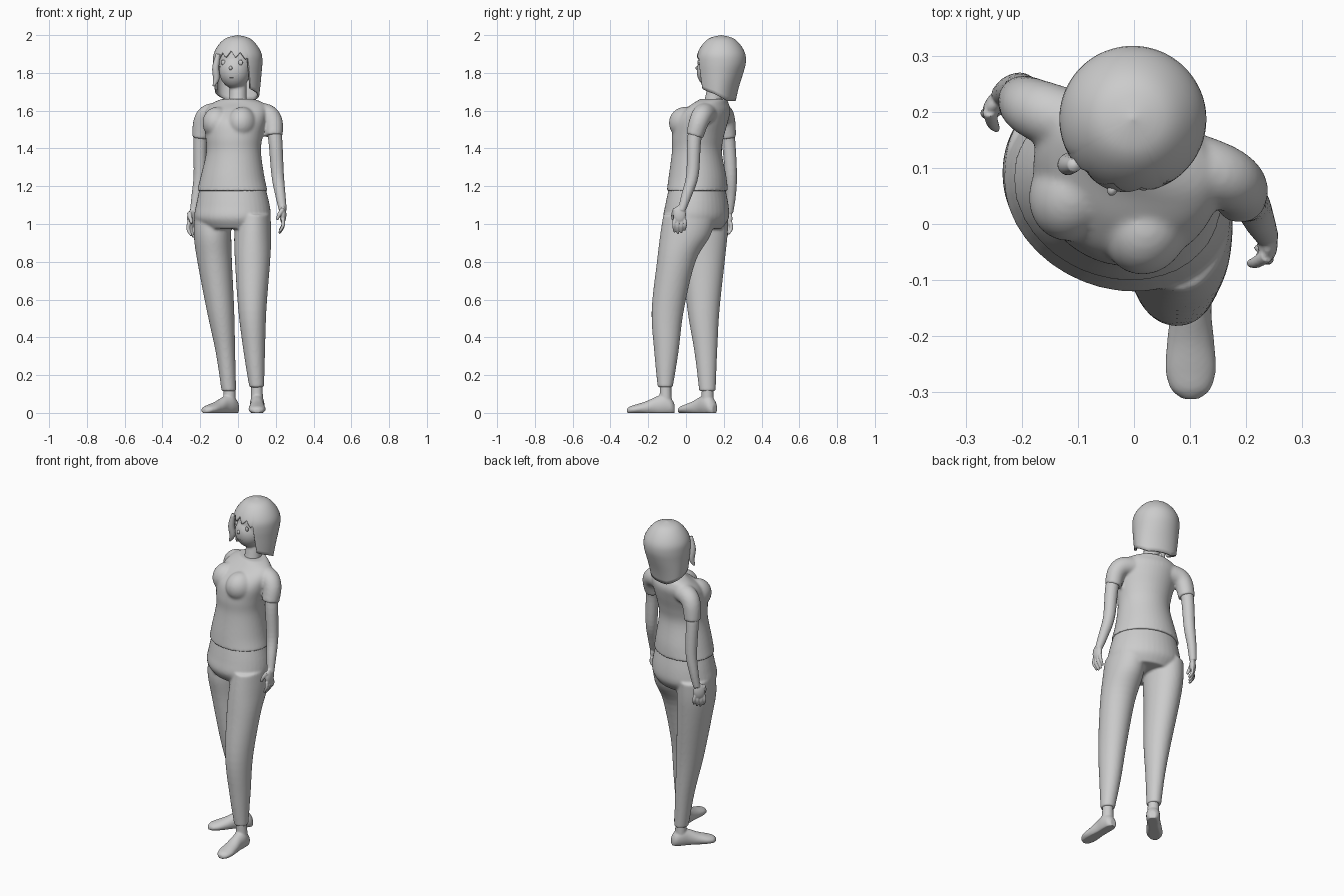
import bpy, bmesh, math
from mathutils import Vector, Matrix

if "Cube" in bpy.data.objects:
    bpy.data.objects.remove(bpy.data.objects["Cube"])

TWIST = math.radians(-22)      # torso turn
LOOK = math.radians(-18)       # head turn


def curve(rows, steps=5):
    """Catmull-Rom interpolation of equal length number rows."""
    out = []
    for i in range(len(rows) - 1):
        p = [rows[max(0, min(len(rows) - 1, i + k))] for k in (-1, 0, 1, 2)]
        for s in range(steps):
            t = s / steps
            out.append([0.5 * (2 * b + (c - a) * t + (2 * a - 5 * b + 4 * c - d) * t * t
                               + (3 * b - a - 3 * c + d) * t ** 3) for a, b, c, d in zip(*p)])
    return out + [list(rows[-1])]


def skin(bm, rings):
    loops = [[bm.verts.new(v) for v in r] for r in rings]
    n = len(loops[0])
    for a, b in zip(loops, loops[1:]):
        for i in range(n):
            j = (i + 1) % n
            bm.faces.new((a[i], a[j], b[j], b[i]))
    bm.faces.new(loops[0][::-1])
    bm.faces.new(loops[-1])


def loft(bm, rows, yaw=0.0, n=40):
    """Horizontal ellipses given by extents x0, x1, y0, y1 at height z."""
    c2, s2 = math.cos(yaw) ** 2, math.sin(yaw) ** 2
    rings = []
    for x0, x1, y0, y1, z in curve(rows):
        ex, ey = ((x1 - x0) / 2) ** 2, ((y1 - y0) / 2) ** 2
        rx = math.sqrt(max(1e-5, (ex * c2 - ey * s2) / (c2 - s2)))
        ry = math.sqrt(max(1e-5, (ey * c2 - ex * s2) / (c2 - s2)))
        m = Matrix.Translation(((x0 + x1) / 2, (y0 + y1) / 2, z)) @ Matrix.Rotation(yaw, 4, 'Z')
        rings.append([m @ Vector((rx * math.cos(a), ry * math.sin(a), 0))
                      for a in (2 * math.pi * i / n for i in range(n))])
    skin(bm, rings)


def tube(bm, rows, n=20):
    """Round sweep through x, y, z, radius rows."""
    pts = curve(rows)
    rings = []
    for i, p in enumerate(pts):
        t = Vector(pts[min(i + 1, len(pts) - 1)][:3]) - Vector(pts[max(i - 1, 0)][:3])
        q = Vector((0, 0, -1)).rotation_difference(t)
        rings.append([Vector(p[:3]) + q @ Vector((p[3] * math.cos(a), p[3] * math.sin(a), 0))
                      for a in (2 * math.pi * k / n for k in range(n))])
    skin(bm, rings)


def ball(bm, loc, size, yaw=0.0):
    m = Matrix.Translation(loc) @ Matrix.Rotation(yaw, 4, 'Z') @ Matrix.Diagonal((*size, 1))
    bmesh.ops.create_uvsphere(bm, u_segments=32, v_segments=20, radius=1, matrix=m)


def finish(bm, name, voxel=None, smooth=6):
    bmesh.ops.recalc_face_normals(bm, faces=bm.faces)
    for f in bm.faces:
        f.smooth = True
    me = bpy.data.meshes.new(name)
    bm.to_mesh(me)
    bm.free()
    ob = bpy.data.objects.new(name, me)
    bpy.context.collection.objects.link(ob)
    if voxel:
        r = ob.modifiers.new("blend", 'REMESH')
        r.mode, r.voxel_size, r.use_smooth_shade = 'VOXEL', voxel, True
        s = ob.modifiers.new("soften", 'SMOOTH')
        s.factor, s.iterations = 0.5, smooth
    return ob


# trousers: two legs and hips blended together
bm = bmesh.new()
loft(bm, [(.06, .138, -.15, -.07, .135), (.03, .143, -.168, -.04, .32), (.002, .15, -.182, -.012, .54),
          (-.016, .17, -.154, .05, .8), (-.02, .176, -.137, .13, .94), (-.01, .172, -.12, .16, 1.05)])
loft(bm, [(-.087, -.01, .07, .157, .115), (-.118, -.015, .045, .165, .32), (-.165, -.02, .008, .177, .54),
          (-.215, -.032, -.02, .205, .8), (-.234, -.036, -.04, .22, .94), (-.23, -.04, -.03, .225, 1.05)])
loft(bm, [(-.19, .14, -.09, .19, .975), (-.23, .172, -.12, .226, 1.03),
          (-.222, .168, -.11, .225, 1.1), (-.2, .143, -.088, .205, 1.2)], TWIST)
finish(bm, "trousers", .007)

# shirt: torso, bust and sleeves
bm = bmesh.new()
loft(bm, [(-.217, .157, -.102, .222, 1.175), (-.198, .14, -.092, .214, 1.25), (-.168, .122, -.075, .19, 1.38),
          (-.172, .13, -.075, .2, 1.46), (-.18, .148, -.062, .222, 1.54), (-.17, .155, -.015, .235, 1.6),
          (-.135, .135, .04, .225, 1.64), (-.085, .085, .075, .215, 1.662)], TWIST)
for loc in ((-.11, .055, 1.535), (.022, -.005, 1.535)):
    ball(bm, loc, (.076, .087, .085), TWIST)
tube(bm, [(.07, .12, 1.59, .055), (.15, .09, 1.58, .056), (.185, .068, 1.54, .052), (.19, .045, 1.465, .047)])
tube(bm, [(-.07, .17, 1.59, .055), (-.15, .195, 1.58, .056), (-.185, .21, 1.54, .052), (-.198, .22, 1.455, .046)])
finish(bm, "shirt", .007, 9)

# arms with hands
def arm(name, path, palm, across, curl):
    bm = bmesh.new()
    tube(bm, path)
    palm, across, curl = Vector(palm), Vector(across), Vector(curl)
    ball(bm, palm, (.034, .018, .048), math.atan2(across.y, across.x))
    down = Vector((0, 0, -1))
    for k, length in ((-.026, .06), (-.009, .072), (.009, .076), (.026, .068)):
        a = palm + across * k + down * .025
        pts = [a, a + down * length * .5 + across * k * .15, a + down * length + curl * .02]
        tube(bm, [(*p, r) for p, r in zip(pts, (.010, .0095, .006))], 10)
    a = palm + across * .022 + Vector((0, 0, .03))
    pts = [a, a + across * .012 + curl * .02 + down * .03, a + across * .014 + curl * .032 + down * .058]
    tube(bm, [(*p, r) for p, r in zip(pts, (.013, .011, .007))], 10)
    finish(bm, name, .0035, 4)

arm("left_arm", [(.185, .06, 1.54, .04), (.198, .043, 1.44, .037), (.21, .034, 1.26, .033),
                 (.225, .002, 1.15, .027), (.238, -.024, 1.07, .02)],
    (.238, -.034, 1.05), (0, -1, 0), (-1, 0, 0))
arm("right_arm", [(-.185, .21, 1.54, .04), (-.2, .225, 1.44, .036), (-.203, .238, 1.26, .032),
                  (-.22, .238, 1.15, .026), (-.235, .23, 1.06, .02)],
    (-.243, .218, 1.03), (-.69, -.73, 0), (.73, -.69, 0))

# feet: distance from heel, half width, height
def foot(name, heel, yaw, ankle):
    bm = bmesh.new()
    m = Matrix.Translation((*heel, 0)) @ Matrix.Rotation(yaw, 4, 'Z')
    rings = []
    for d, w, h in curve([(0, .018, .045), (.018, .034, .075), (.055, .039, .1), (.1, .037, .085), (.15, .042, .062),
                          (.2, .045, .046), (.235, .035, .035), (.252, .014, .022)]):
        rings.append([m @ Vector((w * math.cos(a), -d, max(.006, h * (.42 + .58 * math.sin(a)))
                                  if math.sin(a) > -.7 else 0)) for a in (2 * math.pi * i / 32 for i in range(32))])
    skin(bm, rings)
    tube(bm, [(*ankle, .2, .031), (*ankle, .12, .031), (*ankle, .05, .034)])
    finish(bm, name, .005, 4)

foot("left_foot", (.101, -.06), 0.0, (.1, -.108))
foot("right_foot", (-.008, .152), math.radians(-43), (-.045, .114))

# head, neck and face
bm = bmesh.new()
tube(bm, [(-.003, .14, 1.6, .055), (0, .15, 1.68, .046), (0, .17, 1.78, .046)])
ball(bm, (0, .185, 1.865), (.103, .112, .115), LOOK)
ball(bm, (-.017, .14, 1.81), (.082, .084, .094), LOOK)
finish(bm, "head", .006, 8)

face = Matrix.Translation((0, .18, 0)) @ Matrix.Rotation(LOOK, 4, 'Z')
bm = bmesh.new()
for x in (-.048, .048):
    ball(bm, face @ Vector((x, -.103, 1.855)), (.012, .007, .014), LOOK)
finish(bm, "eyes")
bm = bmesh.new()
ball(bm, face @ Vector((0, -.124, 1.825)), (.009, .012, .011), LOOK)
finish(bm, "nose")
bm = bmesh.new()
ball(bm, face @ Vector((0, -.115, 1.777)), (.022, .008, .004), LOOK)
finish(bm, "mouth")

# hair: shell with a jagged fringe and longer sides and back
def hair_bottom(d):
    """Lower edge height by angle in degrees from the face direction."""
    b = abs(d)
    if b < 42:
        return 1.885 - b * .0004 + .035 * abs(((d + 47) / 24) % 1 * 2 - 1)
    if b < 52:
        return 1.885 + (1.715 - 1.885) * (b - 42) / 10
    return 1.715 - .063 * min(1, (b - 52) / 90)

profile = curve([(2.0, 0, 0), (1.985, .06, .06), (1.95, .1, .1), (1.9, .127, .127), (1.85, .131, .129),
                 (1.8, .128, .115), (1.72, .122, .088), (1.64, .113, .068)], 8)

def radii(z):
    for a, b in zip(profile, profile[1:]):
        if b[0] <= z <= a[0]:
            t = (a[0] - z) / max(1e-6, a[0] - b[0])
            return a[1] + (b[1] - a[1]) * t, a[2] + (b[2] - a[2]) * t
    return profile[-1][1:]

bm = bmesh.new()
n, rows = 144, 26
place = Matrix.Translation((-.002, .187, 0)) @ Matrix.Rotation(LOOK, 4, 'Z')
top = bm.verts.new(place @ Vector((0, 0, 2.0)))
grid = []
for i in range(n):
    a = 2 * math.pi * i / n
    low = hair_bottom(math.degrees(a if a <= math.pi else a - 2 * math.pi))
    col = []
    for k in range(1, rows + 1):
        z = 2.0 - (2.0 - low) * (k / rows) ** 1.7
        rx, back = radii(z)
        ry = rx if math.cos(a) > 0 else back
        col.append(bm.verts.new(place @ Vector((rx * math.sin(a), -ry * math.cos(a), z))))
    grid.append(col)
for a, b in zip(grid, grid[1:] + grid[:1]):
    bm.faces.new((top, a[0], b[0]))
    for k in range(rows - 1):
        bm.faces.new((a[k], a[k + 1], b[k + 1], b[k]))
hair = finish(bm, "hair")
solid = hair.modifiers.new("thickness", 'SOLIDIFY')
solid.thickness, solid.offset = .012, -1

# loose side lock
bm = bmesh.new()
tube(bm, [(-.105, .105, 1.9, .012), (-.118, .105, 1.83, .018), (-.115, .11, 1.77, .017), (-.13, .105, 1.73, .005)])
finish(bm, "side_lock")
